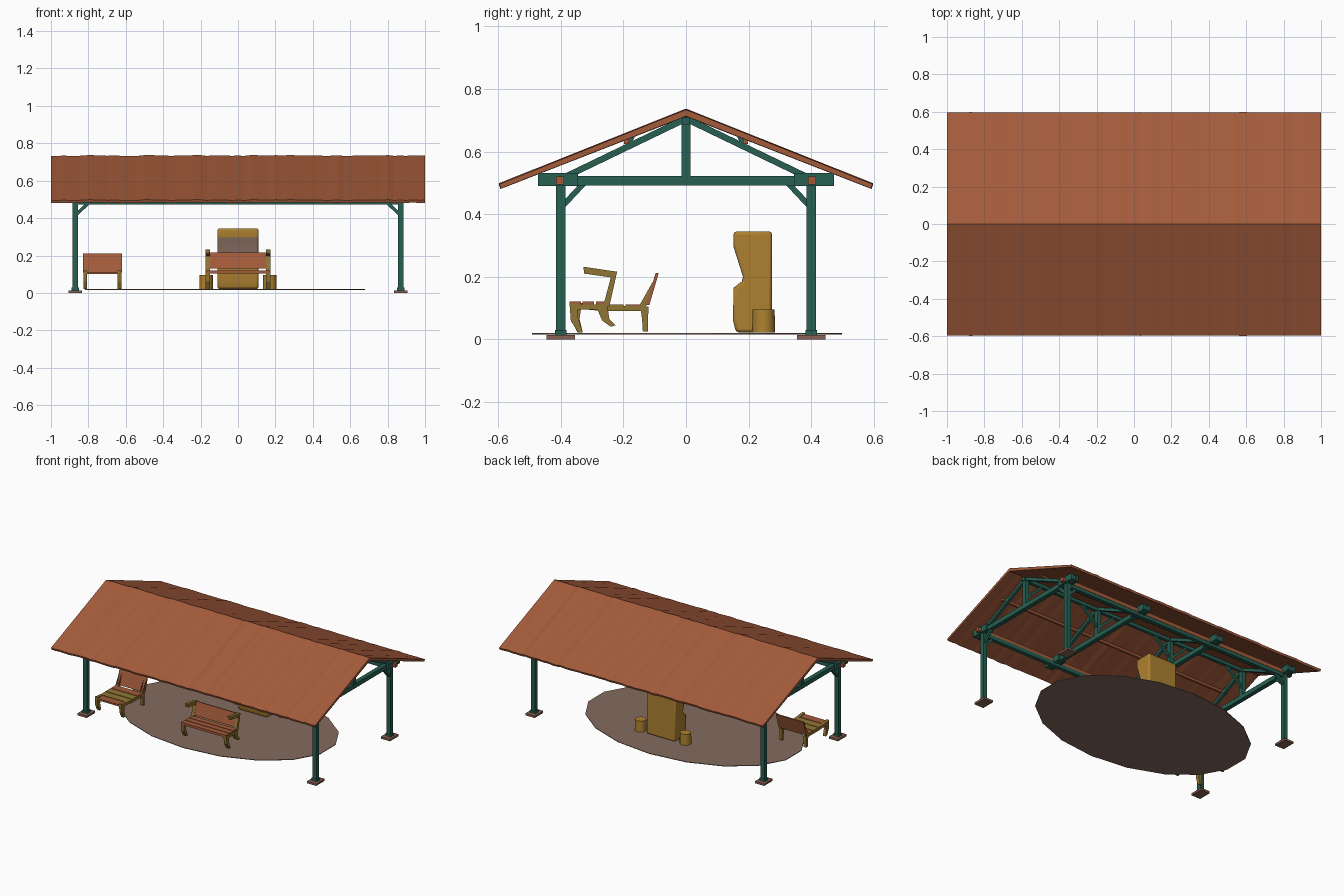
import bpy, bmesh, math, random
from mathutils import Vector

random.seed(4)
cube = bpy.data.objects.get("Cube")
if cube:
    bpy.data.objects.remove(cube, do_unlink=True)


def material(name, rgb):
    m = bpy.data.materials.new(name)
    m.use_nodes = True
    m.diffuse_color = (*rgb, 1)
    m.node_tree.nodes["Principled BSDF"].inputs["Base Color"].default_value = (*rgb, 1)
    return m


TILE = material("terracotta roof", (0.37, 0.105, 0.043))
GREEN = material("green timber", (0.02, 0.115, 0.085))
OCHRE = material("ochre stone", (0.42, 0.22, 0.03))
OLIVE = material("olive bench frame", (0.28, 0.18, 0.035))
EARTH = material("earth floor", (0.23, 0.145, 0.11))
PLINTH = material("reddish plinth", (0.25, 0.12, 0.085))


def finish(name, bm, *mats):
    bmesh.ops.recalc_face_normals(bm, faces=bm.faces[:])
    me = bpy.data.meshes.new(name)
    bm.to_mesh(me)
    bm.free()
    for m in mats:
        me.materials.append(m)
    ob = bpy.data.objects.new(name, me)
    bpy.context.scene.collection.objects.link(ob)
    return ob


def smooth(ob, degrees=40):
    bpy.ops.object.select_all(action="DESELECT")
    ob.select_set(True)
    bpy.context.view_layer.objects.active = ob
    bpy.ops.object.shade_smooth_by_angle(angle=math.radians(degrees))


def box(name, lo, hi, mat):
    bm = bmesh.new()
    bmesh.ops.create_cube(bm, size=1)
    for v in bm.verts:
        v.co = [lo[i] + (v.co[i] + 0.5) * (hi[i] - lo[i]) for i in range(3)]
    return finish(name, bm, mat)


def beam(name, a, b, w, mat=GREEN, h=None):
    """Straight bar from a to b, w wide and h deep."""
    a, b = Vector(a), Vector(b)
    bm = bmesh.new()
    bmesh.ops.create_cube(bm, size=1)
    rot = (b - a).to_track_quat("Z", "Y")
    for v in bm.verts:
        v.co = (a + b) / 2 + rot @ Vector((v.co.x * w, v.co.y * (h or w), v.co.z * (b - a).length))
    return finish(name, bm, mat)


def prism(name, profile, x0, x1, *mats):
    """Extrude a (y, z) profile along x."""
    bm = bmesh.new()
    face = bm.faces.new([bm.verts.new((x0, y, z)) for y, z in profile])
    out = bmesh.ops.extrude_face_region(bm, geom=[face])["geom"]
    bmesh.ops.translate(bm, vec=(x1 - x0, 0, 0), verts=[v for v in out if isinstance(v, bmesh.types.BMVert)])
    return finish(name, bm, *mats)


# Roof: folded slab with slightly ragged ridge and eaves
section = [(-0.595, 0.497), (0, 0.735), (0.595, 0.497), (0.59, 0.483), (0, 0.714), (-0.59, 0.483)]
bm = bmesh.new()
rows = []
strips = 60
for i in range(strips + 1):
    x = -1 + 2 * i / strips
    wobble = random.uniform(-0.003, 0.002)
    rows.append([bm.verts.new((x, y + (math.copysign(wobble, y) if y else 0), z + wobble)) for y, z in section])
for r, s in zip(rows, rows[1:]):
    for k in range(6):
        n = (k + 1) % 6
        bm.faces.new((r[k], r[n], s[n], s[k]))
for end in (rows[0], rows[-1]):
    bm.faces.new((end[0], end[1], end[4], end[5]))
    bm.faces.new((end[1], end[2], end[3], end[4]))
finish("roof", bm, TILE)

# Posts, plinths and knee braces at the four corners
for sx in (-1, 1):
    for sy in (-1, 1):
        x, y = 0.87 * sx, 0.4 * sy
        tag = ("left" if sx > 0 else "right") + ("_front" if sy < 0 else "_back")
        beam("post_" + tag, (x, y, 0.012), (x, y, 0.5), 0.03)
        box("post_foot_" + tag, (x - 0.02, y - 0.018, 0.012), (x + 0.02, y + 0.018, 0.03), GREEN)
        box("plinth_" + tag, (x - 0.035, y - 0.046, 0), (x + 0.035, y + 0.046, 0.014), PLINTH)
        beam("cross_brace_" + tag, (x, y, 0.42), (x, y - 0.075 * sy, 0.5), 0.018)
        beam("long_brace_" + tag, (x, y, 0.415), (x - 0.075 * sx, y, 0.485), 0.018)

# Beams running the length of the shelter
for sy in (-1, 1):
    side = "front" if sy < 0 else "back"
    beam("eave_beam_" + side, (-0.87, 0.4 * sy, 0.485), (0.87, 0.4 * sy, 0.485), 0.026)
    beam("wall_plate_" + side, (-0.92, 0.402 * sy, 0.508), (0.92, 0.402 * sy, 0.508), 0.026, TILE)
    beam("purlin_" + side, (-0.9, 0.19 * sy, 0.632), (0.9, 0.19 * sy, 0.632), 0.016, TILE)
beam("ridge_beam", (-0.89, 0, 0.698), (0.89, 0, 0.698), 0.022)

# Four roof trusses
spots = [-0.87, -0.29, 0.29, 0.87]
for n, x in enumerate(spots):
    tag = "_%d" % (n + 1)
    beam("tie_beam" + tag, (x, -0.47, 0.507), (x, 0.47, 0.507), 0.03)
    beam("king_post" + tag, (x, 0, 0.51), (x, 0, 0.71), 0.028)
    for sy in (-1, 1):
        beam("rafter" + tag, (x, 0.39 * sy, 0.517), (x, 0, 0.705), 0.02)
        beam("rafter_strut" + tag, (x, 0.19 * sy, 0.61), (x, 0.17 * sy, 0.65), 0.014)
        for dx in (-0.02, 0.02):
            box("tie_clamp" + tag, (x + dx - 0.008, min(0.345 * sy, 0.472 * sy), 0.49),
                (x + dx + 0.008, max(0.345 * sy, 0.472 * sy), 0.532), GREEN)
    for sx in (-1, 1):
        if abs(x + 0.15 * sx) < 0.87:
            beam("ridge_brace" + tag, (x, 0, 0.57), (x + 0.13 * sx, 0, 0.695), 0.016)

# Oval floor
bm = bmesh.new()
bmesh.ops.create_cone(bm, cap_ends=True, segments=18, radius1=1, radius2=1, depth=0.004)
for v in bm.verts:
    v.co = (v.co.x * 0.76 - 0.07, v.co.y * 0.495 + 0.003, v.co.z + 0.018)
finish("floor", bm, EARTH)

# Fireplace with a sloping, darker recess in its front
hearth = [(0.16, 0.022), (0.275, 0.022), (0.275, 0.345), (0.152, 0.345),
          (0.152, 0.295), (0.182, 0.2), (0.178, 0.185), (0.152, 0.165), (0.15, 0.06)]
fireplace = prism("fireplace", hearth, -0.11, 0.11, OCHRE, EARTH)
for p in fireplace.data.polygons:
    if p.normal.y < -0.5 and 0.19 < p.center.z < 0.29:
        p.material_index = 1
mod = fireplace.modifiers.new("soft edges", "BEVEL")
mod.width, mod.segments, mod.limit_method = 0.01, 2, "ANGLE"
mod.angle_limit = math.radians(60)
smooth(fireplace)

# Round stools beside the fireplace
for sx in (-1, 1):
    bm = bmesh.new()
    bmesh.ops.create_cone(bm, cap_ends=True, segments=12, radius1=0.037, radius2=0.035, depth=0.074)
    bmesh.ops.translate(bm, vec=(0.17 * sx, 0.248, 0.059), verts=bm.verts[:])
    smooth(finish("stool", bm, OCHRE))

# Armed bench in the middle
for x in (-0.162, 0.162):
    a, b = x - 0.011, x + 0.011
    prism("bench_front_leg", [(-0.372, 0.115), (-0.345, 0.115), (-0.345, 0.07), (-0.33, 0.022),
                              (-0.345, 0.022), (-0.368, 0.06)], a, b, OLIVE)
    prism("bench_back_leg", [(-0.285, 0.1), (-0.25, 0.1), (-0.245, 0.065), (-0.225, 0.045),
                             (-0.24, 0.04), (-0.268, 0.06)], a, b, OLIVE)
    prism("bench_arm", [(-0.328, 0.232), (-0.22, 0.216), (-0.245, 0.105), (-0.265, 0.105),
                        (-0.24, 0.198), (-0.325, 0.21)], a, b, OLIVE)
    box("bench_side_rail", (a, -0.37, 0.095), (b, -0.25, 0.112), OLIVE)
for k in range(3):
    y = -0.372 + 0.042 * k
    box("bench_seat_board", (-0.17, y, 0.105), (0.17, y + 0.036, 0.121), TILE)
prism("bench_back", [(-0.256, 0.13), (-0.246, 0.13), (-0.224, 0.215), (-0.234, 0.217)], -0.168, 0.168, TILE)

# Deep lounging bench near the right end
for x in (-0.817, -0.633):
    a, b = x - 0.01, x + 0.01
    prism("lounger_front_leg", [(-0.37, 0.1), (-0.335, 0.1), (-0.34, 0.065), (-0.33, 0.022),
                                (-0.347, 0.022), (-0.365, 0.06)], a, b, OLIVE)
    prism("lounger_back_leg", [(-0.145, 0.1), (-0.12, 0.105), (-0.122, 0.025), (-0.138, 0.025),
                               (-0.14, 0.06)], a, b, OLIVE)
    prism("lounger_rail", [(-0.37, 0.1), (-0.37, 0.12), (-0.26, 0.108), (-0.15, 0.106), (-0.12, 0.115),
                           (-0.09, 0.212), (-0.1, 0.195), (-0.13, 0.095), (-0.15, 0.09), (-0.26, 0.09)],
          a, b, OLIVE)
for k, mat in enumerate((TILE, OLIVE, OLIVE, TILE)):
    y = -0.368 + 0.058 * k
    box("lounger_seat_board", (-0.827, y, 0.1), (-0.623, y + 0.052, 0.112), mat)
prism("lounger_back", [(-0.127, 0.11), (-0.117, 0.11), (-0.087, 0.212), (-0.097, 0.212)], -0.83, -0.62, TILE)
